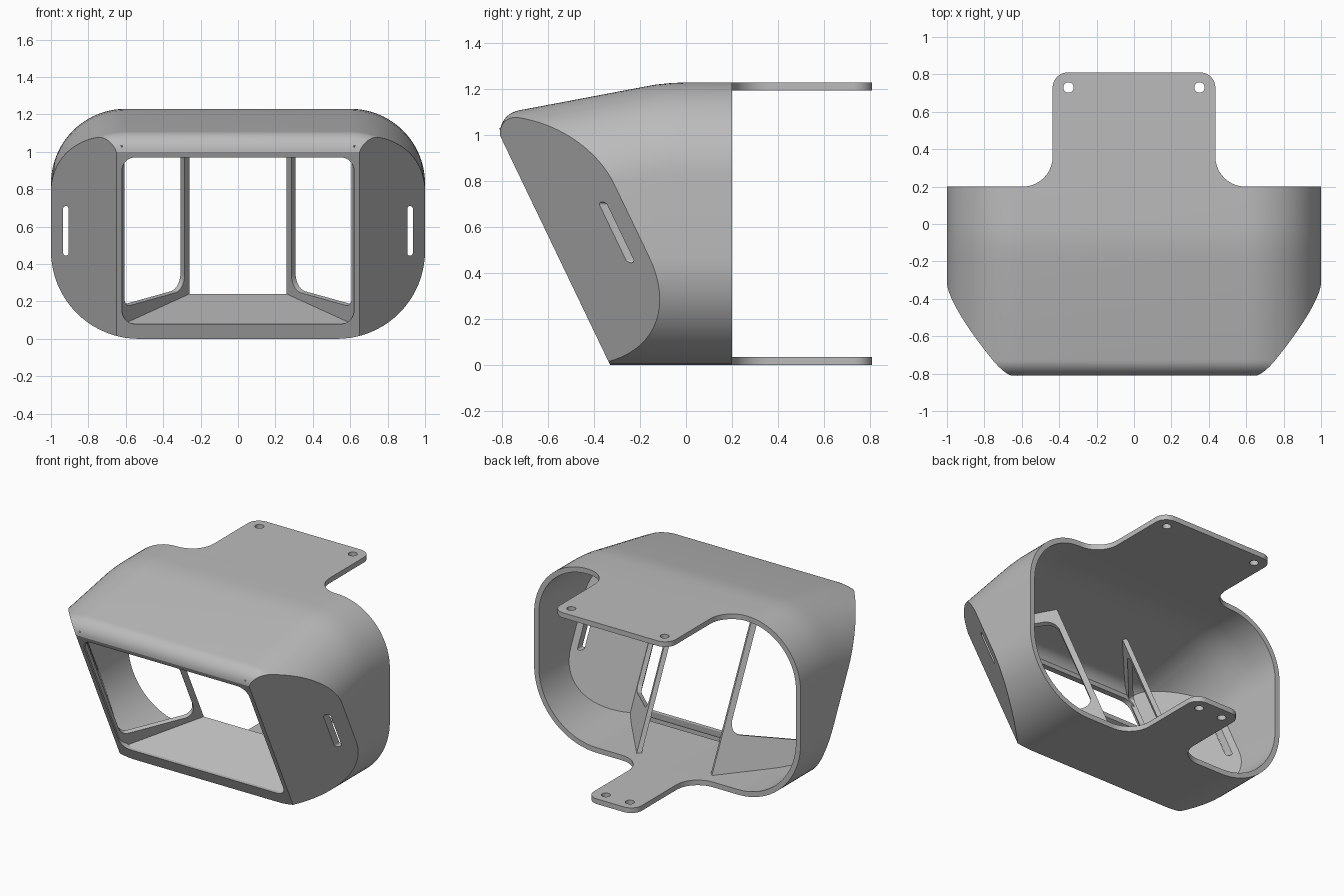
import bpy, bmesh, math
from mathutils import Vector

if "Cube" in bpy.data.objects:
    bpy.data.objects.remove(bpy.data.objects["Cube"])

WALL = 0.035      # shell thickness
SLANT = -0.48     # change in y per unit of height on the front plane
FOOT = -0.33      # y of the front plane at ground level
EDGE = 0.65       # half width of the front plane

grey = bpy.data.materials.new("matte grey")
grey.use_nodes = True
grey.diffuse_color = (0.5, 0.5, 0.5, 1)
grey.node_tree.nodes["Principled BSDF"].inputs["Base Color"].default_value = (0.5, 0.5, 0.5, 1)


def make(name, bm):
    bmesh.ops.recalc_face_normals(bm, faces=bm.faces)
    mesh = bpy.data.meshes.new(name)
    bm.to_mesh(mesh)
    bm.free()
    mesh.materials.append(grey)
    ob = bpy.data.objects.new(name, mesh)
    bpy.context.collection.objects.link(ob)
    return ob


def rounded(corners, steps=10):
    """Polygon from (x, y, radius) corners, with true arcs at the corners."""
    pts = []
    for i, (x, y, r) in enumerate(corners):
        p = Vector((x, y))
        if r == 0:
            pts.append(p)
            continue
        a = (Vector(corners[i - 1][:2]) - p).normalized()
        b = (Vector(corners[(i + 1) % len(corners)][:2]) - p).normalized()
        half = a.angle(b) / 2
        reach = r / math.tan(half)
        c = p + (a + b).normalized() * (r / math.sin(half))
        v0 = (p + a * reach - c).normalized()
        v1 = (p + b * reach - c).normalized()
        pts += [c + v0.slerp(v1, k / steps).normalized() * r for k in range(steps + 1)]
    return pts


def box_corners(x0, x1, y0, y1, r):
    return [(x0, y0, r), (x1, y0, r), (x1, y1, r), (x0, y1, r)]


def prism(name, points, depth):
    bm = bmesh.new()
    face = bm.faces.new([bm.verts.new(p) for p in points])
    new = bmesh.ops.extrude_face_region(bm, geom=[face], use_keep_orig=True)["geom"]
    bmesh.ops.translate(bm, verts=[v for v in new if isinstance(v, bmesh.types.BMVert)], vec=depth)
    return make(name, bm)


def carve(ob, cutters):
    """Subtract the cutters, bake the result and remove them."""
    for c in cutters:
        c.hide_render = True
        mod = ob.modifiers.new("cut", 'BOOLEAN')
        mod.operation, mod.solver, mod.object = 'DIFFERENCE', 'EXACT', c
    deps = bpy.context.evaluated_depsgraph_get()
    mesh = bpy.data.meshes.new_from_object(ob.evaluated_get(deps))
    ob.modifiers.clear()
    ob.data = mesh
    for c in cutters:
        bpy.data.objects.remove(c)


def hood_solid(name, inset, back):
    """Rounded tube with a falling roof, trimmed by the front and cheek planes."""
    roof = [(back, 1.23), (0, 1.23), (-0.06, 1.228), (-0.13, 1.221), (-0.2, 1.208)]
    for k in range(11):
        a = math.radians(100 + 8 * k)
        roof.append((-0.71 + 0.1 * math.cos(a), 1.01 + 0.1 * math.sin(a)))
    w, rt, rb = 1 - inset, 0.4 - inset, 0.47 - inset
    bm = bmesh.new()
    rings = []
    for y, top in roof:
        top -= inset
        ring = rounded([(-w, inset, rb), (w, inset, rb), (w, top, rt), (-w, top, rt)], 20)
        rings.append([bm.verts.new((p.x, y + (inset * 0.6 if y < 0 else 0), p.y)) for p in ring])
    n = len(rings[0])
    for a, b in zip(rings, rings[1:]):
        for i in range(n):
            j = (i + 1) % n
            bm.faces.new((a[i], a[j], b[j], b[i]))
    bm.faces.new(rings[0])
    bm.faces.new(rings[-1])
    bmesh.ops.recalc_face_normals(bm, faces=bm.faces)
    for side in (0, 1, -1):
        normal = Vector((1.13 * side, -1, SLANT)).normalized()
        co = Vector((EDGE * side, FOOT, 0)) - normal * inset
        cut = bmesh.ops.bisect_plane(bm, geom=bm.verts[:] + bm.edges[:] + bm.faces[:], dist=1e-5,
                                     plane_co=co, plane_no=normal, clear_outer=True)
        edges = [e for e in cut["geom_cut"] if isinstance(e, bmesh.types.BMEdge)]
        bmesh.ops.holes_fill(bm, edges=edges, sides=0)
    return make(name, bm)


# Hollow hood with the front window and the two cheek slots
hood = hood_solid("hood_shell", 0, 0.2)
cutters = [hood_solid("hollow", WALL, 0.4)]
window = rounded(box_corners(-0.62, 0.62, 0.08, 0.97, 0.07))
cutters.append(prism("window_cut", [(p.x, -1, p.y) for p in window], (0, 0.85, 0)))
for s in (1, -1):
    slot = rounded(box_corners(0.905, 0.935, 0.445, 0.71, 0.0149))
    cutters.append(prism("slot_cut", [(s * p.x, -0.8, p.y) for p in slot], (0, 0.85, 0)))
carve(hood, cutters)
parts = [hood]


# Mounting tabs at the back, each with two screw holes
def tab(name, z, half, hole_x):
    flare = half + 0.17
    outline = rounded([(flare, 0.2, 0), (half, 0.2, 0.16), (half, 0.81, 0.08),
                       (-half, 0.81, 0.08), (-half, 0.2, 0.16), (-flare, 0.2, 0)])
    ob = prism(name, [(p.x, p.y, z) for p in outline], (0, 0, WALL))
    holes = []
    for s in (1, -1):
        ring = rounded(box_corners(s * hole_x - 0.028, s * hole_x + 0.028, 0.702, 0.758, 0.0279), 6)
        holes.append(prism("hole_cut", [(p.x, p.y, z - 0.1) for p in ring], (0, 0, 0.3)))
    carve(ob, holes)
    parts.append(ob)


tab("top_tab", 1.23 - WALL, 0.435, 0.35)
tab("bottom_tab", 0, 0.18, 0.09)

# Inner baffles: slanted walls closing in towards the back, opened by a big rounded cutout
LENGTH = 0.58


def baffle_point(side, a, z):
    u = a / LENGTH
    return Vector((side * (0.63 - 0.37 * u), FOOT + SLANT * z + 0.45 * u, z))


for side, label in ((1, "left"), (-1, "right")):
    across = baffle_point(side, LENGTH, 0) - baffle_point(side, 0, 0)
    normal = across.cross(Vector((0, SLANT, 1))).normalized()
    if normal.x * side < 0:
        normal = -normal
    outline = [(0.015, 0.02), (LENGTH, 0.02), (LENGTH, 1.15), (0.29, 1.1), (0.015, 1.03)]
    wall = prism(label + "_baffle", [baffle_point(side, *p) for p in outline], normal * 0.03)
    opening = rounded([(0.035, 0.17, 0.04), (0.54, 0.26, 0.1), (0.54, 1.03, 0.07), (0.035, 0.98, 0.04)])
    hole = prism("opening_cut", [baffle_point(side, *p) - normal * 0.05 for p in opening], normal * 0.15)
    carve(wall, [hole])
    parts.append(wall)

# Sloping floor between the baffles
front_y, back_y = -0.345, 0.005
ramp = [(-0.635, front_y, 0.08), (0.635, front_y, 0.08), (0.265, back_y, 0.24), (-0.265, back_y, 0.24)]
parts.append(prism("floor_ramp", ramp, (0, 0, -0.03)))

# Smooth curves, crisp edges
bpy.ops.object.select_all(action='DESELECT')
for ob in parts:
    ob.select_set(True)
bpy.context.view_layer.objects.active = hood
bpy.ops.object.shade_smooth_by_angle(angle=math.radians(24))
